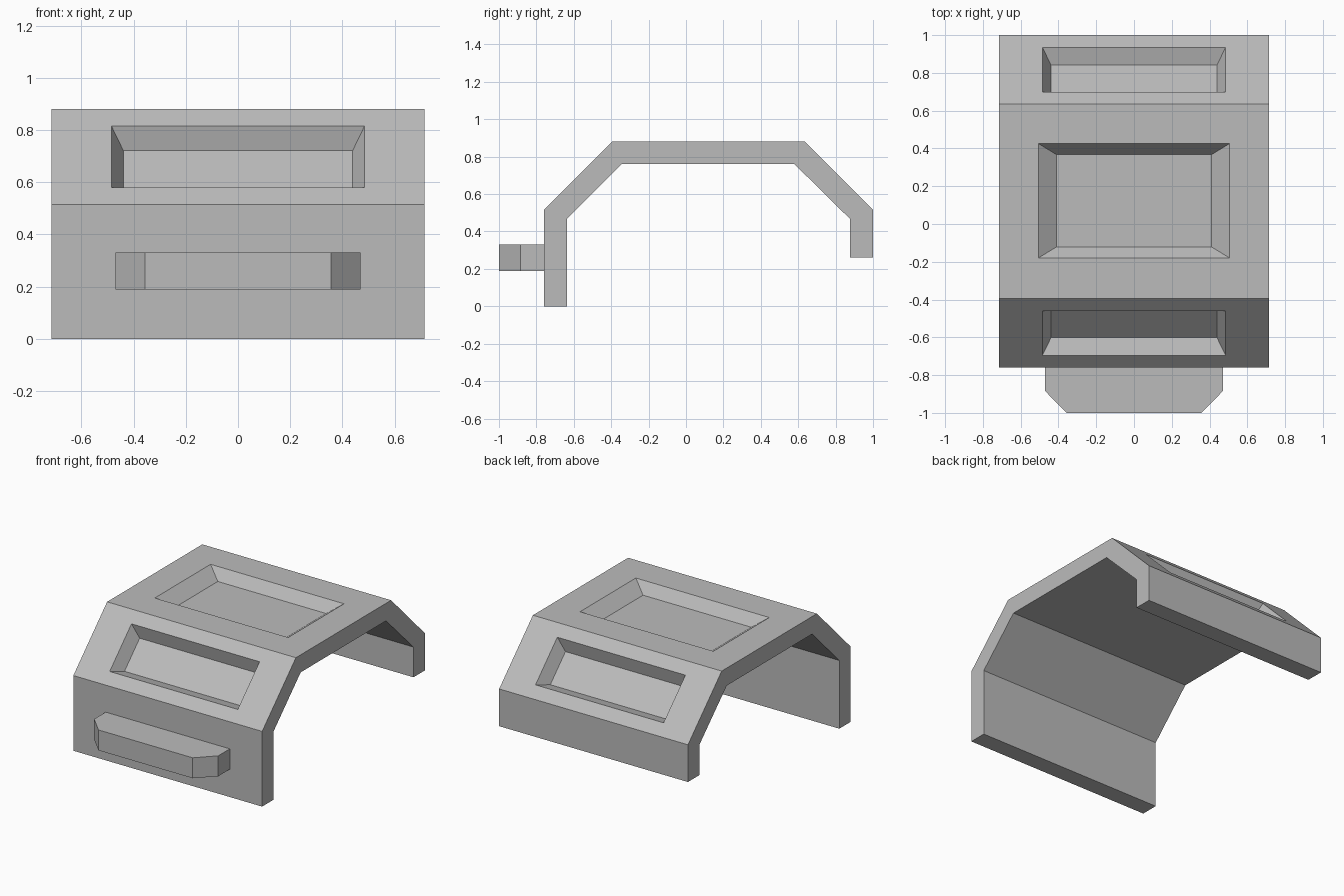
import bpy
import bmesh
from math import radians
from mathutils import Matrix, Vector

cube = bpy.data.objects.get("Cube")
if cube:
    bpy.data.objects.remove(cube, do_unlink=True)

grey = bpy.data.materials.new("plain grey")
grey.use_nodes = True
grey.diffuse_color = (0.5, 0.5, 0.5, 1)
grey.node_tree.nodes["Principled BSDF"].inputs["Base Color"].default_value = (0.5, 0.5, 0.5, 1)


def finish(name, bm):
    bmesh.ops.recalc_face_normals(bm, faces=bm.faces)
    mesh = bpy.data.meshes.new(name)
    bm.to_mesh(mesh)
    bm.free()
    mesh.materials.append(grey)
    obj = bpy.data.objects.new(name, mesh)
    bpy.context.collection.objects.link(obj)
    return obj


def prism(name, outline, offset):
    """Extrude a flat outline along an offset vector."""
    bm = bmesh.new()
    face = bm.faces.new([bm.verts.new(p) for p in outline])
    ext = bmesh.ops.extrude_face_region(bm, geom=[face])
    moved = [v for v in ext["geom"] if isinstance(v, bmesh.types.BMVert)]
    bmesh.ops.translate(bm, verts=moved, vec=Vector(offset))
    return finish(name, bm)


def cut_pocket(target, y, z, tilt, half, inset, depth):
    """Sink a tapered rectangular pocket into a panel, square to its surface."""
    bm = bmesh.new()
    rings = []
    for t in (-0.2, 1):  # start just above the surface along the same taper
        hx, hy = half[0] - t * inset[0], half[1] - t * inset[1]
        rings.append([bm.verts.new((sx * hx, sy * hy, -t * depth))
                      for sx, sy in ((-1, -1), (1, -1), (1, 1), (-1, 1))])
    for ring in rings:
        bm.faces.new(ring)
    for i in range(4):
        j = (i + 1) % 4
        bm.faces.new((rings[0][i], rings[0][j], rings[1][j], rings[1][i]))
    bm.transform(Matrix.Translation((0, y, z)) @ Matrix.Rotation(radians(tilt), 4, "X"))
    cutter = finish("pocket_cutter", bm)
    cutter.hide_render = True
    mod = target.modifiers.new("pocket", "BOOLEAN")
    mod.operation = "DIFFERENCE"
    mod.solver = "EXACT"
    mod.object = cutter
    bpy.context.view_layer.objects.active = target
    bpy.ops.object.modifier_apply(modifier=mod.name)
    bpy.data.objects.remove(cutter, do_unlink=True)


# Folded shell, drawn as a side profile
W = 0.715
outer = [(-0.76, 0), (-0.76, 0.515), (-0.395, 0.88), (0.635, 0.88), (1, 0.515), (1, 0.26)]
inner = [(0.877, 0.26), (0.877, 0.467), (0.58, 0.76), (-0.343, 0.76), (-0.637, 0.467), (-0.637, 0)]
shell = prism("shell", [(-W, y, z) for y, z in outer + inner], (2 * W, 0, 0))

# Recessed panels: top, then the two sloping sides
cut_pocket(shell, 0.123, 0.88, 0, (0.505, 0.302), (0.095, 0.058), 0.07)
for y, tilt in ((-0.5775, 45), (0.8175, -45)):
    cut_pocket(shell, y, 0.6975, tilt, (0.485, 0.167), (0.046, 0.051), 0.083)

# Front handle block with chamfered corners
half_bar = [(0.47, -0.755), (0.47, -0.885), (0.357, -1)]
bar = half_bar + [(-x, y) for x, y in reversed(half_bar)]
prism("front_handle", [(x, y, 0.19) for x, y in bar], (0, 0, 0.14))
